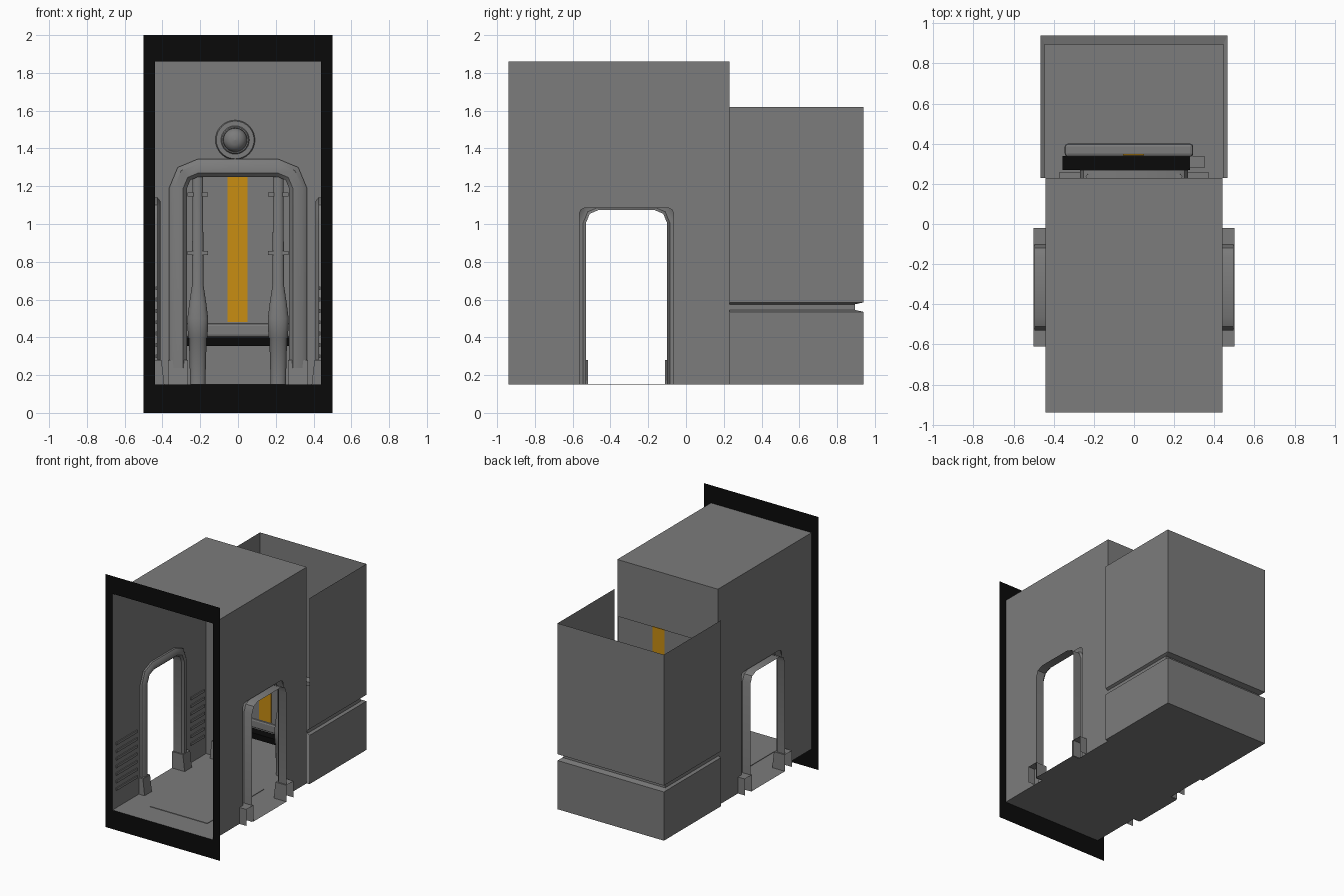
import bpy, bmesh, math

cube = bpy.data.objects.get("Cube")
if cube:
    bpy.data.objects.remove(cube)


def material(name, rgb):
    m = bpy.data.materials.new(name)
    m.use_nodes = True
    m.diffuse_color = (*rgb, 1)
    m.node_tree.nodes["Principled BSDF"].inputs["Base Color"].default_value = (*rgb, 1)
    return m


GREY = material("grey metal", (0.2, 0.2, 0.2))
BLACK = material("black", (0.003, 0.003, 0.003))
ORANGE = material("orange", (0.58, 0.27, 0.006))
FLOOR = 0.15
DOOR_Y = -0.315


def mesh(name, verts, faces, mat=GREY, smooth=False):
    me = bpy.data.meshes.new(name)
    me.from_pydata(verts, [], faces)
    me.materials.append(mat)
    ob = bpy.data.objects.new(name, me)
    bpy.context.collection.objects.link(ob)
    if smooth:
        bpy.ops.object.select_all(action='DESELECT')
        ob.select_set(True)
        bpy.context.view_layer.objects.active = ob
        bpy.ops.object.shade_smooth_by_angle(angle=math.radians(40))
    return ob


def polygon(name, verts, mat=GREY):
    return mesh(name, verts, [range(len(verts))], mat)


def box(name, lo, hi, mat=GREY):
    verts = [(x, y, z) for x in (lo[0], hi[0]) for y in (lo[1], hi[1]) for z in (lo[2], hi[2])]
    faces = [(0, 1, 3, 2), (4, 6, 7, 5), (0, 4, 5, 1), (2, 3, 7, 6), (0, 2, 6, 4), (1, 5, 7, 3)]
    return mesh(name, verts, faces, mat)


def lathe(name, profile, place, n=20):
    """Spin (radius, height) pairs; place maps the local point into the model."""
    verts = [place(r * math.cos(2 * math.pi * i / n), r * math.sin(2 * math.pi * i / n), h)
             for r, h in profile for i in range(n)]
    faces = [(j * n + i, j * n + (i + 1) % n, (j + 1) * n + (i + 1) % n, (j + 1) * n + i)
             for j in range(len(profile) - 1) for i in range(n)]
    return mesh(name, verts, faces, GREY, True)


def arch(w, top, r):
    """Door outline with rounded upper corners, left foot to right foot."""
    k = 0.293 * r
    half = [(-w, FLOOR), (-w, top - r), (-w + k, top - k), (-w + r, top)]
    return half + [(-u, z) for u, z in reversed(half)]


def wall(name, lo, hi, height, opening, place):
    """Flat wall with a doorway cut up from the floor."""
    pts = [(lo, FLOOR), (lo, height), (hi, height), (hi, FLOOR)] + opening[::-1]
    return polygon(name, [place(u, 0, z) for u, z in pts])


def door_frame(name, w, top, r, section, place):
    """Sweep a section of (outward offset, depth) pairs round the arch."""
    rows = [[place(u, d, z) for u, z in arch(w + o, top + o, r + o)] for o, d in section]
    n = len(rows[0])
    faces = [(j * n + i, j * n + i + 1, (j + 1) * n + i + 1, (j + 1) * n + i)
             for j in range(len(rows) - 1) for i in range(n - 1)]
    return mesh(name, sum(rows, []), faces, GREY, True)


def boot(name, u0, u1, back, place):
    """Flared foot cover, open on the hidden side."""
    pts = [(u0, back, 0), (u0, -0.05, 0), (u1, -0.05, 0), (u1, back, 0),
           (u0, back, 0.13), (u0, -0.035, 0.13), (u1, -0.035, 0.13), (u1, back, 0.13)]
    return mesh(name, [place(u, d, FLOOR + z) for u, d, z in pts],
                [(0, 1, 5, 4), (1, 2, 6, 5), (2, 3, 7, 6), (4, 5, 6, 7)])


# Black entrance surround
outer = [(-0.5, 0), (0.5, 0), (0.5, 2), (-0.5, 2)]
inner = [(-0.44, FLOOR), (0.44, FLOOR), (0.44, 1.86), (-0.44, 1.86)]
mesh("entrance_surround", [(x, -0.94, z) for x, z in outer + inner],
     [(i, (i + 1) % 4, 4 + (i + 1) % 4, 4 + i) for i in range(4)], BLACK)

# Corridor shell
for name, z in (("corridor_floor", FLOOR), ("corridor_roof", 1.86)):
    polygon(name, [(-0.44, -0.94, z), (0.44, -0.94, z), (0.44, 0.23, z), (-0.44, 0.23, z)])
box("floor_plate", (-0.25, -0.74, FLOOR), (0.25, -0.03, FLOOR + 0.004))

# Side walls, doorways and vents, mirrored
for side, s in (("left", 1), ("right", -1)):
    def on_side(u, d, z, s=s):
        return (s * (0.44 + d), DOOR_Y + u, z)
    wall(side + "_wall", -0.94 - DOOR_Y, 0.23 - DOOR_Y, 1.86, arch(0.25, 1.085, 0.03), on_side)
    section = [(0, 0.055), (0, -0.015), (0.015, -0.03), (0.045, -0.03), (0.065, -0.015), (0.065, 0)]
    door_frame(side + "_door_frame", 0.215, 1.075, 0.07, section, on_side)
    for end, e in (("front", -1), ("rear", 1)):
        boot(f"{side}_{end}_door_boot", e * 0.205, e * 0.295, 0.06, on_side)
    polygon(side + "_threshold", [on_side(u, d, FLOOR)
                                  for u, d in ((-0.21, 0), (0.21, 0), (0.21, 0.06), (-0.21, 0.06))])
    for end, y0, y1 in (("front", -0.9, -0.64), ("rear", 0.03, 0.2)):
        for i in range(7):
            z = 0.29 + i * 0.06
            xs = sorted((s * 0.438, s * 0.43))
            box(f"{side}_{end}_vent_slat_{i}", (xs[0], y0, z), (xs[1], y1, z + 0.02))


# Rear wall with the inner doorway
def on_rear(u, d, z):
    return (u, 0.23 + d, z)


wall("rear_wall", -0.44, 0.44, 1.86, arch(0.3, 1.28, 0.08), on_rear)
section = [(0, 0.04), (0, -0.02), (0.02, -0.04), (0.07, -0.04), (0.095, -0.02), (0.095, 0)]
door_frame("rear_door_frame", 0.27, 1.25, 0.06, section, on_rear)
for side, s in (("left", 1), ("right", -1)):
    boot(f"rear_{side}_door_boot", s * 0.265, s * 0.37, 0.03, on_rear)

# Round lamp above the inner doorway
lathe("lamp", [(0.105, 0), (0.1, 0.012), (0.075, 0.012), (0.07, 0.02), (0.064, 0.02), (0.062, 0.01),
               (0.06, 0.02), (0.045, 0.04), (0.025, 0.05), (0.001, 0.053)],
      lambda a, b, h: (-0.015 + a, 0.23 - h, 1.445 + b), 32)

# Rear compartment, open at the top, with a groove round three sides
profile = [(0, FLOOR), (0, 0.535), (1, 0.545), (1, 0.575), (0, 0.585), (0, 1.62)]
rows = []
for g, z in profile:
    x, y = 0.465 - 0.02 * g, 0.94 - 0.045 * g
    rows += [(-x, 0.23, z), (-x, y, z), (x, y, z), (x, 0.23, z)]
mesh("rear_compartment", rows, [(4 * j + i, 4 * j + i + 1, 4 * j + i + 5, 4 * j + i + 4)
                                for j in range(len(profile) - 1) for i in range(3)])
polygon("compartment_floor", [rows[i] for i in range(4)])

# Upright panel with stripe, ledge and bumper bar
polygon("back_panel", [(-0.35, 0.345, 0.47), (0.35, 0.345, 0.47), (0.35, 0.345, 1.48), (-0.35, 0.345, 1.48)])
box("panel_stripe", (-0.055, 0.342, 0.48), (0.05, 0.348, 1.48), ORANGE)
ledge = box("panel_ledge", (-0.345, 0.335, 0.4), (0.295, 0.4, 0.475))
bevel = ledge.modifiers.new("rounded", 'BEVEL')
bevel.width, bevel.segments = 0.015, 2
box("bumper_bar", (-0.355, 0.27, 0.355), (0.28, 0.34, 0.4), BLACK)
box("bumper_end", (0.28, 0.28, 0.36), (0.35, 0.34, 0.395))

# Upright rails with sleeves and brackets
for side, s in (("left", 1), ("right", -1)):
    x = s * 0.213
    lathe(side + "_rail", [(0.04, FLOOR), (0.047, 0.395), (0.052, 0.4), (0.055, 0.5), (0.045, 0.58), (0.03, 0.68),
                           (0.028, 1.25), (0.001, 1.25)],
          lambda a, b, h, x=x: (x + a, 0.235 + b * 0.6, h), 16)
    for i, z in enumerate((0.835, 1.145)):
        box(f"{side}_rail_bracket_{i}", (x - 0.055, 0.225, z), (x + 0.055, 0.245, z + 0.022))
